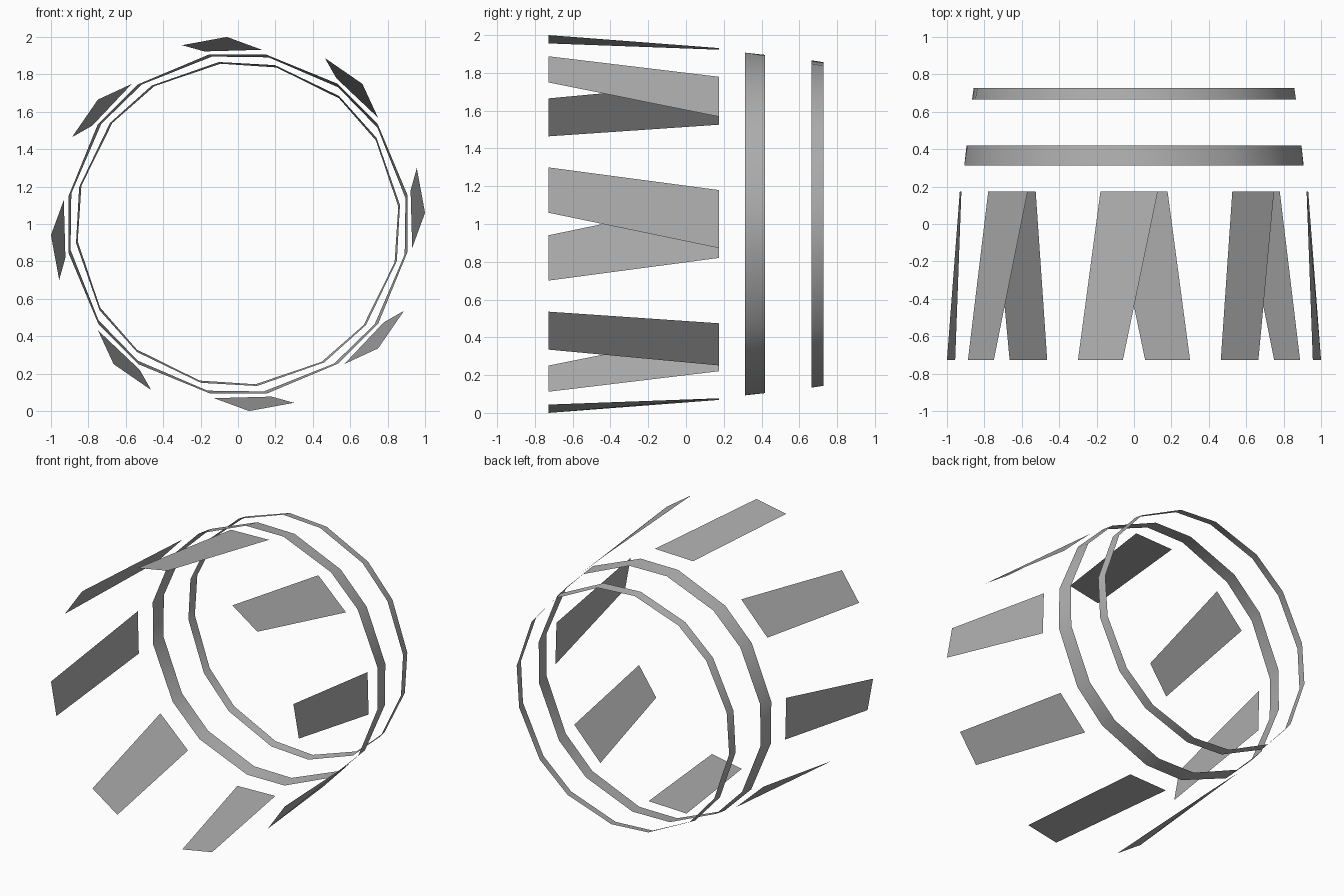
import bpy
from math import sin, cos, radians

if "Cube" in bpy.data.objects:
    bpy.data.objects.remove(bpy.data.objects["Cube"])

# Twisted, tapering tube: every section is (y, radius, twist angle, half width angle)
PANEL = [(-0.727, 1.0018, 10.4, 7.0), (0.175, 0.940, 1.6, 9.4)]
RING_FRONT = [(0.313, 0.919, 0.3, 9.5), (0.419, 0.906, -0.8, 9.6)]
RING_BACK = [(0.665, 0.872, -3.2, 9.9), (0.727, 0.862, -3.8, 10.0)]

# Mid grey finish
grey = bpy.data.materials.new("mid_grey")
grey.diffuse_color = (0.43, 0.43, 0.43, 1)
grey.use_nodes = True
grey.node_tree.nodes["Principled BSDF"].inputs["Base Color"].default_value = grey.diffuse_color


def point(section, k, side):
    """Corner of eighth k on the given side (-1 or 1)."""
    y, r, twist, half = section
    a = radians(45 * k + twist + side * half)
    return (r * cos(a), y, 1 + r * sin(a))


def add_mesh(name, verts, faces, smooth=False):
    me = bpy.data.meshes.new(name)
    me.from_pydata(verts, [], faces)
    me.polygons.foreach_set("use_smooth", [smooth] * len(faces))
    me.materials.append(grey)
    ob = bpy.data.objects.new(name, me)
    bpy.context.collection.objects.link(ob)
    return ob


# Eight tapered panels flaring towards the front
for k in range(8):
    front, back = PANEL
    corners = [point(front, k, -1), point(back, k, -1),
               point(back, k, 1), point(front, k, 1)]
    add_mesh(f"panel_{k + 1}", corners, [(0, 1, 2, 3)])


# Two thin sixteen-sided bands behind the panels
def add_ring(name, sections):
    verts = [point(s, k, side) for k in range(8) for side in (-1, 1) for s in sections]
    n = 16
    faces = [(2 * i, 2 * i + 1, (2 * i + 3) % (2 * n), (2 * i + 2) % (2 * n))
             for i in range(n)]
    add_mesh(name, verts, faces, smooth=True)


add_ring("wide_band", RING_FRONT)
add_ring("narrow_band", RING_BACK)
